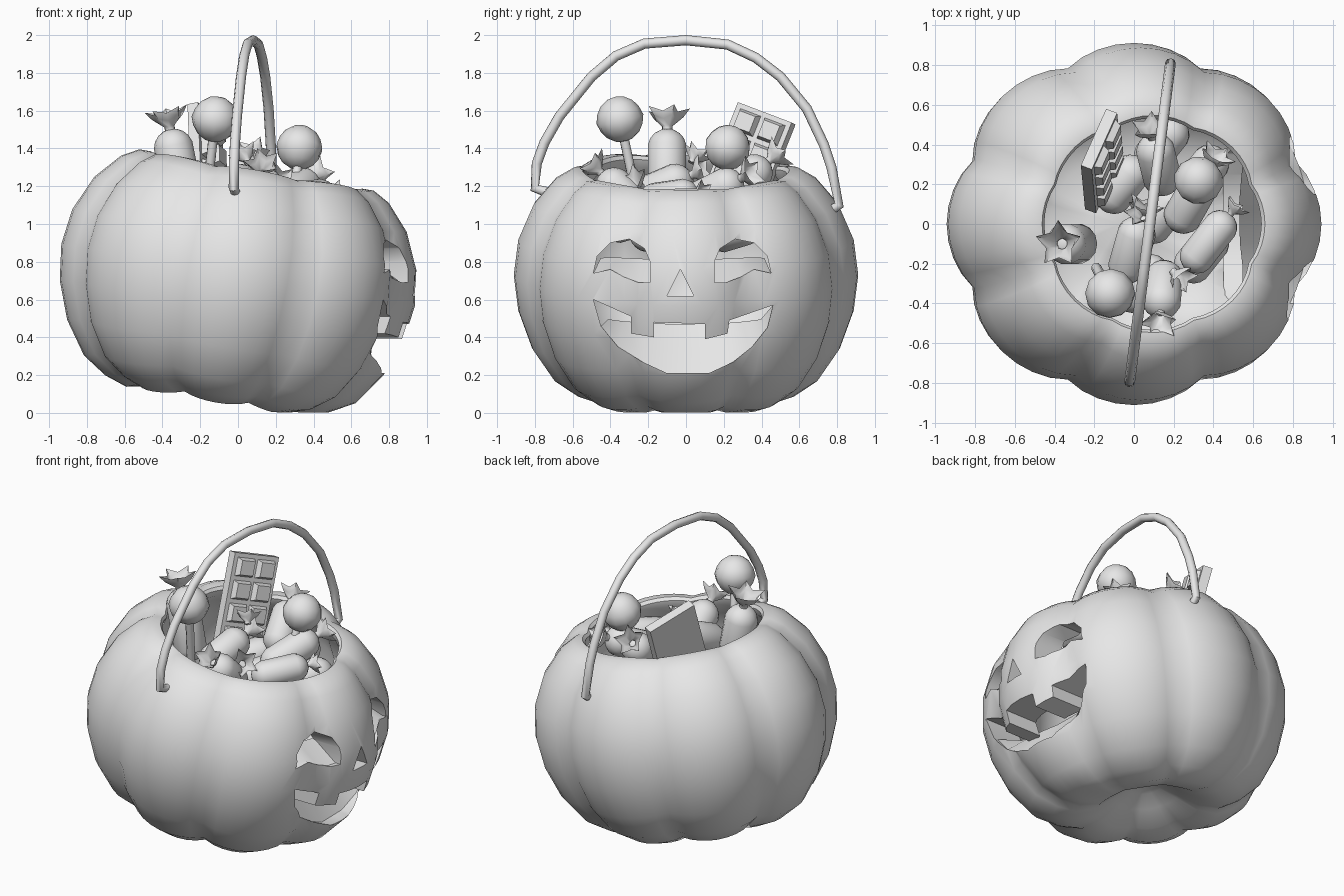
import bpy, bmesh, math
from mathutils import Vector, Matrix

if "Cube" in bpy.data.objects:
    bpy.data.objects.remove(bpy.data.objects["Cube"])

grey = bpy.data.materials.new("plain_grey")
grey.use_nodes = True
grey.diffuse_color = (0.8, 0.8, 0.8, 1)
grey.node_tree.nodes["Principled BSDF"].inputs["Base Color"].default_value = (0.8, 0.8, 0.8, 1)


def activate(ob):
    bpy.ops.object.select_all(action='DESELECT')
    ob.select_set(True)
    bpy.context.view_layer.objects.active = ob


def add(name, bm, matrix=None, angle=40):
    """Turn a bmesh into a shaded object."""
    bmesh.ops.recalc_face_normals(bm, faces=bm.faces)
    if matrix:
        bm.transform(matrix)
    mesh = bpy.data.meshes.new(name)
    bm.to_mesh(mesh)
    bm.free()
    ob = bpy.data.objects.new(name, mesh)
    bpy.context.collection.objects.link(ob)
    mesh.materials.append(grey)
    activate(ob)
    bpy.ops.object.shade_smooth_by_angle(angle=math.radians(angle))
    return ob


def aim(origin, direction):
    """Matrix placing local z along a direction."""
    return Matrix.Translation(origin) @ Vector(direction).to_track_quat('Z', 'Y').to_matrix().to_4x4()


# Pumpkin bucket: lobed, thick-walled body with a dimpled base, leaning toward the face
OUTER = [(0, -.46), (.1, -.49), (.2, -.55), (.33, -.625), (.48, -.655), (.6, -.615), (.73, -.53),
         (.85, -.36), (.925, -.16), (.95, .03), (.925, .22), (.84, .41), (.72, .545), (.63, .595), (.57, .595)]
INNER = [(.555, .575), (.565, .53), (.64, .45), (.72, .3), (.75, .05), (.7, -.2),
         (.56, -.38), (.35, -.46), (.15, -.42), (0, -.39)]
SEG = 64
bm = bmesh.new()
rings = []
for r, z in OUTER + INNER:
    ring = []
    depth = .07 * min(1, r / (.75 if z > 0 else .5)) ** 2   # grooves fade at rim and base
    for i in range(SEG):
        t = math.tau * i / SEG
        groove = 1 - abs(math.cos(4 * t)) ** .8
        k = 1 - depth * groove
        ring.append(bm.verts.new((r * k * math.cos(t), r * k * math.sin(t) * .96,
                                  z * (1 - .7 * depth * groove))))
    rings.append(ring)
for a, b in zip(rings, rings[1:]):
    for i in range(SEG):
        j = (i + 1) % SEG
        bm.faces.new((a[i], a[j], b[j], b[i]))
bmesh.ops.remove_doubles(bm, verts=rings[0] + rings[-1], dist=.0001)
bm.transform(Matrix.Translation((-.005, 0, .7)) @ Matrix.Rotation(math.radians(10), 4, 'Y'))
for v in bm.verts:                           # rest on the ground
    v.co.z = max(v.co.z, .004 * (1 - v.co.x))
pumpkin = add("pumpkin_bucket", bm)

# Carved face openings, as (y, z) outlines, with the lower edges kept apart
EYE_LOW = [(-.19, .69), (-.25, .69), (-.33, .72), (-.4, .76), (-.49, .74)]
EYE_TOP = [(-.47, .83), (-.4, .9), (-.3, .92), (-.22, .87), (-.19, .8)]
NOSE = [(-.1, .62), (-.03, .76), (.04, .62)]
MOUTH_TOP = [(-.49, .6), (-.29, .51), (-.29, .42), (-.17, .4), (-.17, .48), (.1, .47), (.1, .39),
             (.22, .42), (.23, .49)]
MOUTH_LOW = [(.46, .57), (.43, .45), (.35, .35), (.25, .27), (.12, .21),
             (-.1, .21), (-.23, .27), (-.36, .35), (-.45, .46)]


def mirrored(outline):
    return [(-.04 - y, z) for y, z in outline]


def carve(outline):
    bm = bmesh.new()
    face = bm.faces.new([bm.verts.new((.45, y, z)) for y, z in outline])
    out = bmesh.ops.extrude_face_region(bm, geom=[face])
    moved = [v for v in out["geom"] if isinstance(v, bmesh.types.BMVert)]
    bmesh.ops.translate(bm, verts=moved, vec=(.8, 0, 0))
    cutter = add("face_cutter", bm)
    cutter.hide_render = True
    mod = pumpkin.modifiers.new("carve", 'BOOLEAN')
    mod.operation, mod.solver, mod.object = 'DIFFERENCE', 'EXACT', cutter
    activate(pumpkin)
    bpy.ops.object.modifier_apply(modifier=mod.name)
    bpy.data.objects.remove(cutter)


for shape in (EYE_LOW + EYE_TOP, mirrored(EYE_LOW + EYE_TOP), NOSE, MOUTH_TOP + MOUTH_LOW):
    carve(shape)
activate(pumpkin)
bpy.ops.object.shade_smooth_by_angle(angle=math.radians(40))


def scoop(name, edge, top):
    """Sloping floor rising inward from the lower edge of an opening."""
    bm = bmesh.new()
    rows = [[], []]
    for y, z in edge:
        radius = .91 - .75 * (.7 - z) ** 2
        x = math.sqrt(radius ** 2 - y ** 2) - .03
        rows[0].append(bm.verts.new((x, y, z)))
        rows[1].append(bm.verts.new((x - .16, y * .92, z + .9 * (top - z))))
    for i in range(len(edge) - 1):
        bm.faces.new((rows[0][i], rows[0][i + 1], rows[1][i + 1], rows[1][i]))
    add(name, bm)


scoop("right_eye_floor", EYE_LOW, .83)
scoop("left_eye_floor", mirrored(EYE_LOW), .83)
scoop("mouth_floor", MOUTH_LOW, .5)


# Tubes for the handle and the lollipop sticks
def tube(name, points, radius):
    curve = bpy.data.curves.new(name, 'CURVE')
    curve.dimensions = '3D'
    curve.bevel_depth, curve.bevel_resolution, curve.use_fill_caps = radius, 2, True
    spline = curve.splines.new('POLY')
    spline.points.add(len(points) - 1)
    for p, co in zip(spline.points, points):
        p.co = (*co, 1)
    ob = bpy.data.objects.new(name, curve)
    bpy.context.collection.objects.link(ob)
    curve.materials.append(grey)
    activate(ob)
    bpy.ops.object.convert(target='MESH')
    bpy.ops.object.shade_smooth_by_angle(angle=math.radians(50))


ARCH = [(-.74, 1.17), (-.8, 1.19), (-.79, 1.32), (-.75, 1.43), (-.67, 1.57), (-.5, 1.78),
        (-.37, 1.89), (-.22, 1.955), (0, 1.973), (.22, 1.95), (.37, 1.88), (.5, 1.78),
        (.64, 1.61), (.73, 1.42), (.77, 1.3), (.81, 1.1), (.76, 1.07)]
tube("carry_handle", [(.08 + .128 * y, y, z) for y, z in ARCH], .027)


# Sweets
def capsule(name, a, b, r):
    a, b = Vector(a), Vector(b)
    bm = bmesh.new()
    bmesh.ops.create_uvsphere(bm, u_segments=14, v_segments=9, radius=r)
    for v in bm.verts:
        if v.co.z > 0:
            v.co.z += (b - a).length
    add(name, bm, aim(a, b - a))


def wrapper(name, neck, direction, size):
    """Crimped, flared twist of paper."""
    bm = bmesh.new()
    loops = []
    for radius, height in ((.25, -.1), (.25, .1), (.75, .4), (1.05, .75)):
        loop = []
        for i in range(10):
            t = math.tau * i / 10
            crimp = 1 if i % 2 else 1 - .4 * radius
            lift = .2 * radius * (i % 2)
            loop.append(bm.verts.new((radius * crimp * math.cos(t) * size,
                                      radius * crimp * math.sin(t) * size,
                                      (height + lift) * size)))
        loops.append(loop)
    for a, b in zip(loops, loops[1:]):
        for i in range(10):
            bm.faces.new((a[i], a[i - 1], b[i - 1], b[i]))
    bm.faces.new(loops[0])
    add(name, bm, aim(neck, direction), 60)


def wrapped_sweet(name, a, b, r, size=.095):
    a, b = Vector(a), Vector(b)
    d = (b - a).normalized()
    capsule(name + "_body", a, b, r)
    wrapper(name + "_twist", b + d * r, d, size)


def lollipop(name, head, foot, r):
    bm = bmesh.new()
    bmesh.ops.create_uvsphere(bm, u_segments=12, v_segments=8, radius=r)
    for v in bm.verts:
        if abs(v.co.z) < .01:          # raised seam round the middle
            v.co.xy *= 1.04
    add(name + "_head", bm, aim(head, Vector(head) - Vector(foot)), 60)
    tube(name + "_stick", [head, foot], .026)


lollipop("front_lollipop", (-.12, -.35, 1.555), (-.19, -.22, .95), .122)
lollipop("side_lollipop", (.325, .22, 1.405), (.28, .05, .95), .12)

wrapped_sweet("tall_sweet", (-.29, -.1, 1.15), (-.34, -.1, 1.4), .105, .115)
wrapped_sweet("near_sweet", (.15, -.28, 1.1), (.14, -.38, 1.2), .1)
wrapped_sweet("middle_sweet", (-.03, -.2, 1.16), (.01, -.06, 1.22), .1)
wrapped_sweet("far_sweet", (.14, .24, 1.17), (.11, .36, 1.27), .1)
wrapped_sweet("corner_sweet", (.25, .05, 1.12), (.34, .21, 1.2), .1)
wrapped_sweet("edge_sweet", (.32, -.16, 1.13), (.43, -.02, 1.15), .09, .07)
wrapper("loose_twist_near", (.2, -.24, 1.2), (.5, -.5, .4), .09)
wrapper("loose_twist_middle", (.05, .03, 1.33), (-.2, .3, .5), .08)

# Buried sweets filling the bucket beneath the visible pile
for i, (x, y, z) in enumerate([(-.1, .15, 1), (.1, 0, 1), (0, -.35, 1), (.3, -.2, .95),
                               (.3, .2, .95), (.1, .35, 1)]):
    capsule("buried_sweet_" + str(i + 1), (x, y, z), (x + .08, y + .1, z + .03), .1)

# Chocolate bar: a slab with two columns of raised pieces
across = Vector((.13, .29, -.11)).normalized()
down = Vector((.02, -.17, -.45))
down = (down - across * down.dot(across)).normalized()
normal = down.cross(across)
top_corner = Vector((-.24, .285, 1.64))
frame = Matrix((across, down, normal)).transposed().to_4x4()


def bar_box(bm, u, v, w, du, dv, dw):
    place = Matrix.Translation(top_corner) @ frame @ Matrix.Translation((u, v, w))
    return bmesh.ops.create_cube(bm, size=1, matrix=place @ Matrix.Diagonal((du, dv, dw, 1)))


bm = bmesh.new()
bar_box(bm, .165, .3, 0, .33, .6, .06)
add("chocolate_bar", bm, angle=20)
bm = bmesh.new()
for col in range(2):
    for row in range(4):
        block = bar_box(bm, .09 + .15 * col, .085 + .143 * row, .045, .13, .12, .04)
        centre = sum((v.co for v in block["verts"]), Vector()) / 8
        for v in block["verts"]:       # taper the outer side of each piece
            if (v.co - centre).dot(normal) > 0:
                v.co -= (v.co - centre - normal * .02) * .25
add("chocolate_pieces", bm, angle=20)
